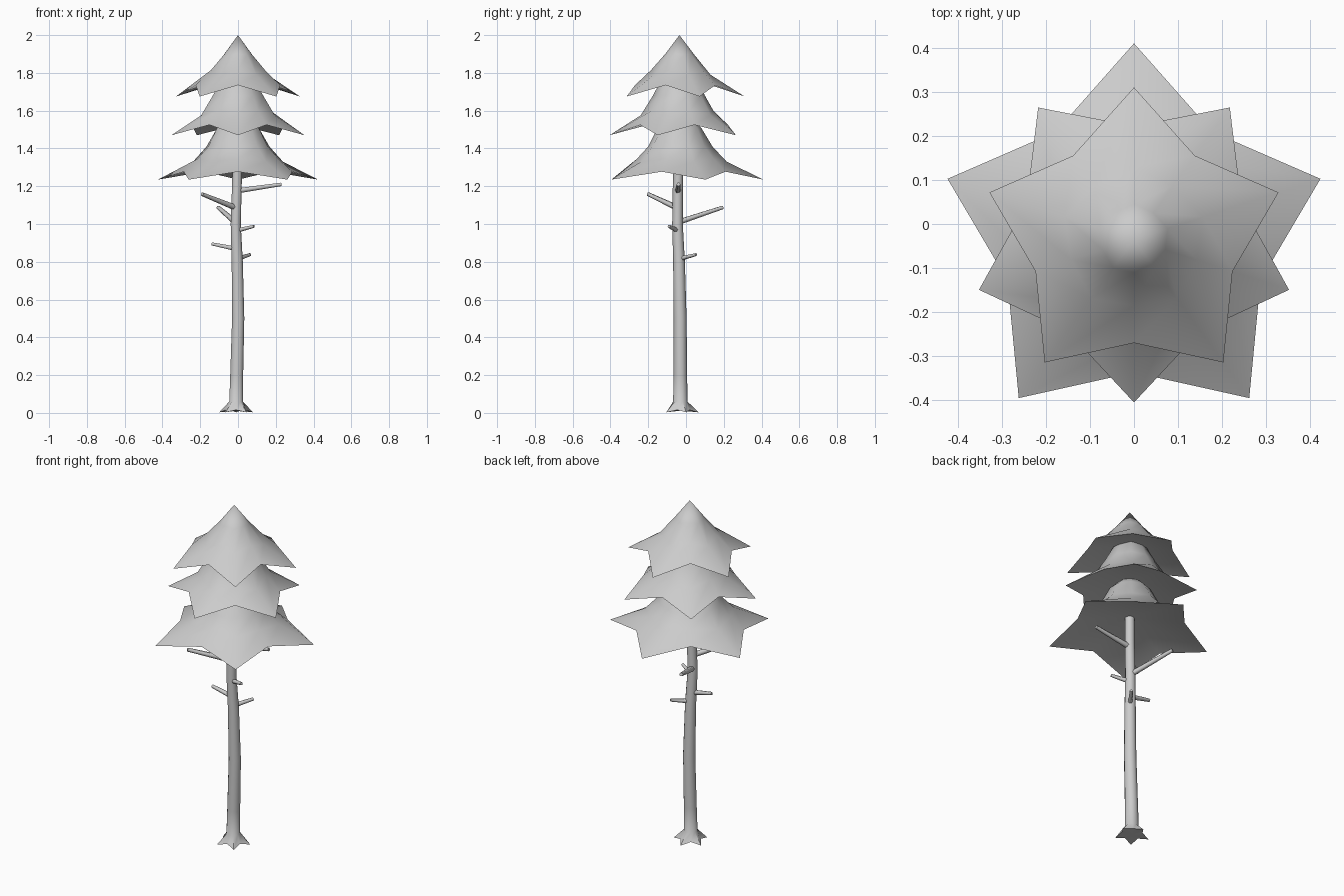
import bpy, bmesh, math
from mathutils import Vector

if "Cube" in bpy.data.objects:
    bpy.data.objects.remove(bpy.data.objects["Cube"])

TAU = math.tau


def star(cx, cy, r_tip, z_tip, r_in, z_in, turn):
    """Ten points alternating between star tips and inner corners."""
    pts = []
    for i in range(10):
        a = math.radians(turn) + i * TAU / 10
        r, z = (r_tip, z_tip) if i % 2 == 0 else (r_in, z_in)
        pts.append(Vector((cx + r * math.cos(a), cy + r * math.sin(a), z)))
    return pts


def loft(name, rings, bottom, top, angle=60):
    """Skin rings from bottom to top and fan-close both ends to a point."""
    bm = bmesh.new()
    loops = [[bm.verts.new(p) for p in ring] for ring in rings]
    n = len(loops[0])
    for lo, hi in zip(loops, loops[1:]):
        for i in range(n):
            j = (i + 1) % n
            bm.faces.new((lo[i], lo[j], hi[j], hi[i]))
    b, t = bm.verts.new(bottom), bm.verts.new(top)
    for i in range(n):
        j = (i + 1) % n
        bm.faces.new((b, loops[0][j], loops[0][i]))
        bm.faces.new((t, loops[-1][i], loops[-1][j]))
    bmesh.ops.recalc_face_normals(bm, faces=bm.faces)
    mesh = bpy.data.meshes.new(name)
    bm.to_mesh(mesh)
    bm.free()
    ob = bpy.data.objects.new(name, mesh)
    bpy.context.collection.objects.link(ob)
    bpy.ops.object.select_all(action='DESELECT')
    bpy.context.view_layer.objects.active = ob
    ob.select_set(True)
    bpy.ops.object.shade_smooth_by_angle(angle=math.radians(angle))
    return ob


# Foliage tiers: rows of tip radius, tip z, inner radius, inner z
CX, CY = 0.0, -0.035
tiers = {
    "foliage_top": (90, 1.79, 2.0, [
        (0.345, 1.675, 0.235, 1.735), (0.165, 1.79, 0.15, 1.815),
        (0.08, 1.895, 0.075, 1.90)]),
    "foliage_middle": (-90, 1.57, 1.83, [
        (0.37, 1.47, 0.257, 1.525), (0.205, 1.575, 0.18, 1.60),
        (0.14, 1.68, 0.135, 1.68), (0.09, 1.775, 0.09, 1.775)]),
    "foliage_bottom": (90, 1.355, 1.62, [
        (0.445, 1.235, 0.302, 1.277), (0.25, 1.33, 0.225, 1.345),
        (0.175, 1.41, 0.165, 1.41), (0.115, 1.51, 0.115, 1.51)]),
}
for name, (turn, under, apex, rows) in tiers.items():
    rings = [star(CX, CY, *row, turn) for row in rows]
    loft(name, rings, (CX, CY, under), (CX, CY, apex))

# Trunk: bent pole with a star-shaped root flare
path = [(-0.01, -0.03, 0.06, 0.038), (-0.007, -0.03, 0.2, 0.036),
        (0.001, -0.031, 0.5, 0.034), (-0.004, -0.037, 0.8, 0.031),
        (-0.012, -0.045, 1.0, 0.028), (-0.006, -0.043, 1.2, 0.027),
        (-0.002, -0.038, 1.4, 0.026)]
rings = [star(-0.01, -0.028, 0.094, 0.003, 0.058, 0.016, 90)]
rings += [star(x, y, r, z, r, z, 90) for x, y, z, r in path]
loft("trunk", rings, (-0.01, -0.028, 0.012), (-0.002, -0.038, 1.4))

# Bare broken branches: start, end, base radius
branches = [
    ((-0.008, -0.043, 1.175), (0.23, -0.04, 1.21), 0.016),
    ((-0.01, -0.045, 1.085), (-0.19, -0.20, 1.158), 0.016),
    ((-0.012, -0.045, 1.008), (-0.105, 0.195, 1.088), 0.016),
    ((-0.01, -0.044, 0.964), (0.085, -0.09, 0.988), 0.013),
    ((-0.007, -0.04, 0.868), (-0.14, -0.04, 0.895), 0.014),
    ((-0.004, -0.037, 0.815), (0.063, 0.053, 0.838), 0.013),
]
for k, (a, b, r) in enumerate(branches, 1):
    a, b = Vector(a), Vector(b)
    q = (b - a).to_track_quat('Z', 'Y')
    rings = [[p + q @ Vector((s * math.cos(i * TAU / 6), s * math.sin(i * TAU / 6), 0))
              for i in range(6)] for p, s in ((a, r), (b, r * 0.65))]
    loft(f"branch_{k}", rings, a, b, 65)
